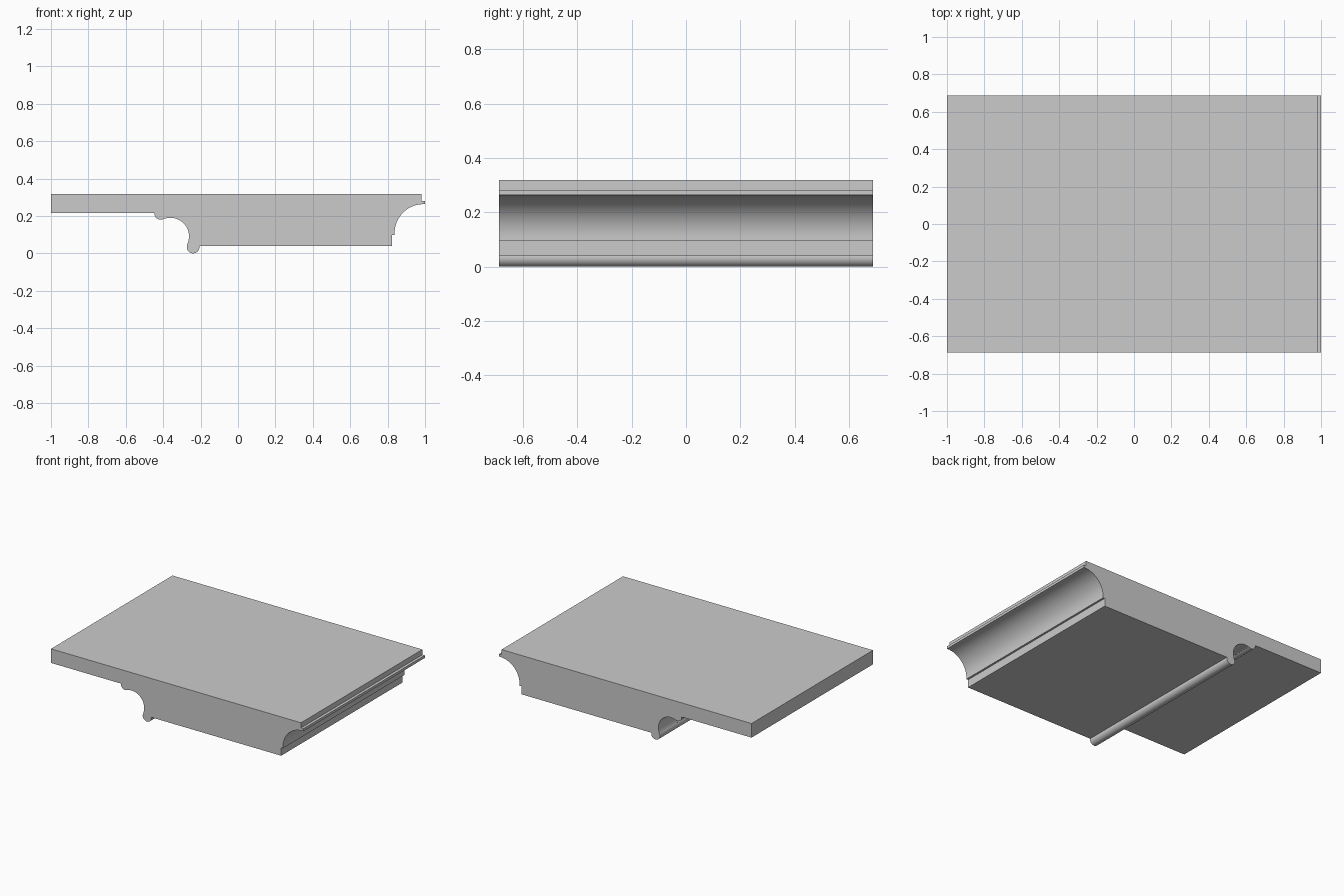
import bpy, bmesh
from math import cos, sin, radians

if "Cube" in bpy.data.objects:
    bpy.data.objects.remove(bpy.data.objects["Cube"])

HALF_DEPTH = 0.687


def arc(cx, cz, r, a0, a1, n):
    """Points along a circular arc in the XZ plane, angles in degrees."""
    return [(cx + r * cos(radians(a0 + (a1 - a0) * i / n)),
             cz + r * sin(radians(a0 + (a1 - a0) * i / n))) for i in range(n + 1)]


# Moulding cross-section, from top left running along the underside
profile = [(-1.0, 0.318), (-1.0, 0.217), (-0.447, 0.217)]
profile += arc(-0.414, 0.213, 0.033, 180, 307, 14)     # small bead
profile += arc(-0.361, 0.091, 0.099, 108, -22, 24)     # inner cove
profile += arc(-0.240, 0.034, 0.034, 146, 370, 24)     # hanging bead
profile += [(0.823, 0.04), (0.823, 0.097), (0.837, 0.097)]
profile += arc(0.992, 0.108, 0.155, 180, 90, 24)       # outer cove
profile += [(1.0, 0.263), (1.0, 0.281), (0.98, 0.281), (0.98, 0.318)]

# Extrude the section along the depth
bm = bmesh.new()
face = bm.faces.new([bm.verts.new((x, -HALF_DEPTH, z)) for x, z in profile])
ext = bmesh.ops.extrude_face_region(bm, geom=[face], use_keep_orig=True)
moved = [g for g in ext["geom"] if isinstance(g, bmesh.types.BMVert)]
bmesh.ops.translate(bm, verts=moved, vec=(0, 2 * HALF_DEPTH, 0))
bmesh.ops.recalc_face_normals(bm, faces=bm.faces)
mesh = bpy.data.meshes.new("cornice_moulding")
bm.to_mesh(mesh)
bm.free()

obj = bpy.data.objects.new("cornice_moulding", mesh)
bpy.context.collection.objects.link(obj)
bpy.context.view_layer.objects.active = obj
obj.select_set(True)
bpy.ops.object.shade_smooth_by_angle(angle=radians(30))
